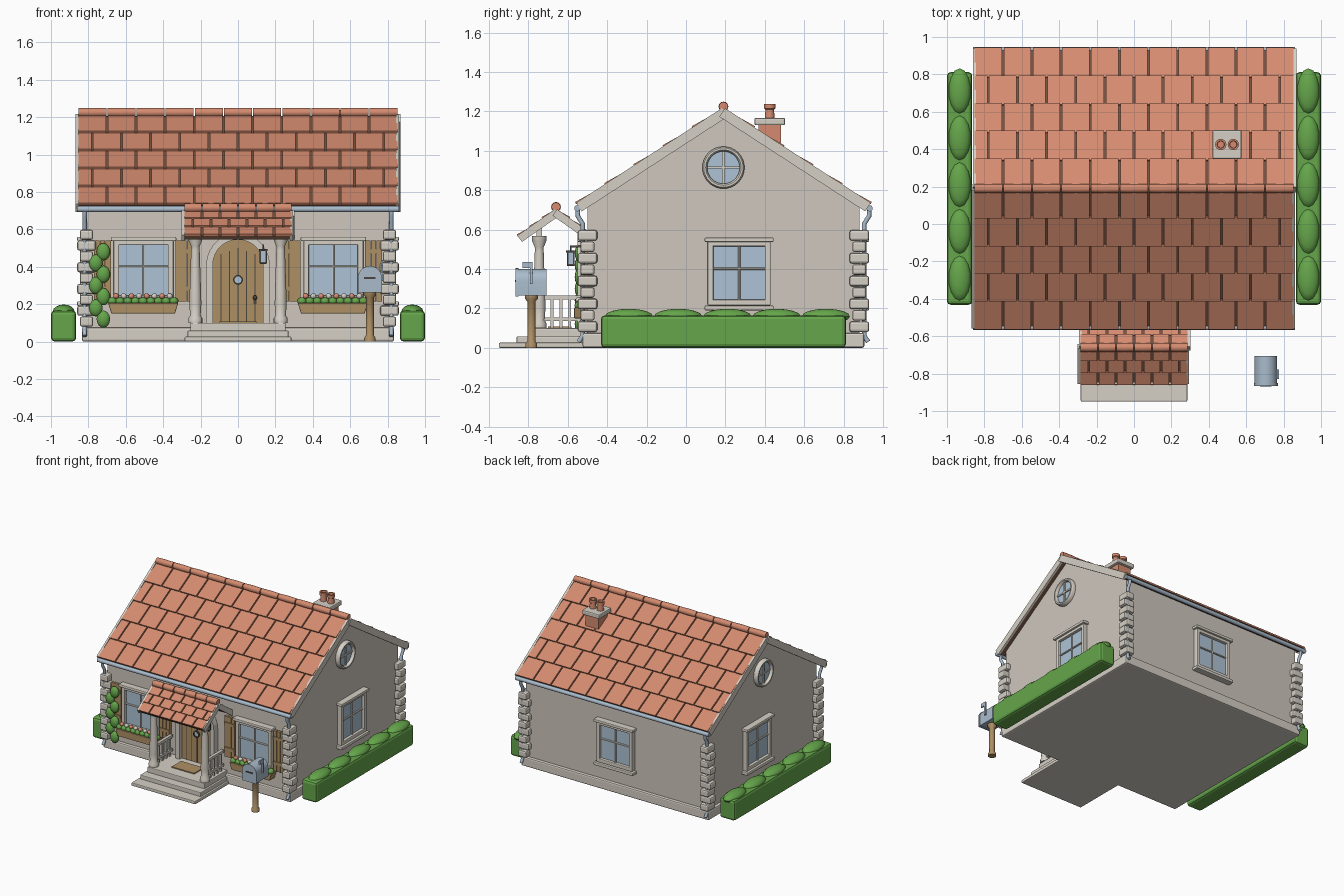
import bpy, bmesh
from math import sin, cos, pi, radians
from mathutils import Matrix, Vector

cube = bpy.data.objects.get("Cube")
if cube:
    bpy.data.objects.remove(cube, do_unlink=True)


def material(name, *rgb):
    mat = bpy.data.materials.new(name)
    mat.use_nodes = True
    mat.diffuse_color = (*rgb, 1)
    mat.node_tree.nodes["Principled BSDF"].inputs["Base Color"].default_value = (*rgb, 1)
    return mat


WALL = material("plaster", 0.62, 0.57, 0.51)
STONE = material("pale stone", 0.67, 0.63, 0.56)
TILE = material("terracotta", 0.66, 0.26, 0.16)
UNDER = material("roof underlay", 0.17, 0.08, 0.05)
WOOD = material("oak", 0.43, 0.28, 0.13)
DARK = material("dark iron", 0.07, 0.06, 0.05)
GLASS = material("glass", 0.42, 0.55, 0.67)
STEEL = material("blue grey metal", 0.40, 0.50, 0.60)
GREEN = material("leaf green", 0.13, 0.38, 0.07)

IDENT = Matrix()
move = lambda *v: Matrix.Translation(v)
turn = lambda deg, axis: Matrix.Rotation(radians(deg), 4, axis)


class Part:
    """Collects simple solids into one mesh object."""

    def __init__(self):
        self.bm = bmesh.new()

    def box(self, x, y, z, m=IDENT):
        mid = [(a + b) / 2 for a, b in (x, y, z)]
        size = [abs(b - a) for a, b in (x, y, z)]
        bmesh.ops.create_cube(self.bm, size=1, matrix=m @ move(*mid) @ Matrix.Diagonal((*size, 1)))

    def ball(self, centre, radii, m=IDENT):
        bmesh.ops.create_uvsphere(self.bm, u_segments=14, v_segments=8, radius=1,
                                  matrix=m @ move(*centre) @ Matrix.Diagonal((*radii, 1)))

    def prism(self, outline, y0, y1, m=IDENT):
        a, b = ([self.bm.verts.new(m @ Vector((x, y, z))) for x, z in outline] for y in (y0, y1))
        self.bm.faces.new(a)
        self.bm.faces.new(b[::-1])
        for i in range(len(a)):
            self.bm.faces.new((a[i - 1], a[i], b[i], b[i - 1]))

    def lathe(self, profile, m=IDENT, sides=18, closed=False):
        rings = [[self.bm.verts.new(m @ Vector((r * cos(2 * pi * k / sides), r * sin(2 * pi * k / sides), z)))
                  for k in range(sides)] for r, z in profile]
        pairs = list(zip(rings, rings[1:])) + ([(rings[-1], rings[0])] if closed else [])
        for lo, hi in pairs:
            for k in range(sides):
                self.bm.faces.new((lo[k - 1], lo[k], hi[k], hi[k - 1]))
        if not closed:
            self.bm.faces.new(rings[0])
            self.bm.faces.new(rings[-1])

    def done(self, name, mat, bevel=0, smooth=False):
        bmesh.ops.recalc_face_normals(self.bm, faces=self.bm.faces)
        mesh = bpy.data.meshes.new(name)
        self.bm.to_mesh(mesh)
        self.bm.free()
        mesh.materials.append(mat)
        if smooth:
            mesh.polygons.foreach_set("use_smooth", [True] * len(mesh.polygons))
            mesh.set_sharp_from_angle(angle=radians(42))
        ob = bpy.data.objects.new(name, mesh)
        bpy.context.collection.objects.link(ob)
        if bevel:
            mod = ob.modifiers.new("soft edges", "BEVEL")
            mod.width, mod.segments = bevel, 2
        return ob


def arch(half, base, top, steps=14):
    """Round-headed outline from bottom left over to bottom right."""
    spring = top - half
    curve = [(-half * cos(pi * k / steps), spring + half * sin(pi * k / steps)) for k in range(steps + 1)]
    return [(-half, base)] + curve + [(half, base)]


# House walls and plinth
RIDGE_Y, FRONT, BACK, SIDE = 0.19, -0.5, 0.88, 0.81
p = Part()
p.prism([(FRONT, 0.05), (FRONT, 0.725), (RIDGE_Y, 1.175), (BACK, 0.725), (BACK, 0.05)], -SIDE, SIDE, turn(90, "Z"))
p.done("walls", WALL)
p = Part()
p.box((-0.835, 0.835), (-0.525, 0.905), (0, 0.075))
p.done("plinth", STONE, 0.01)

# Corner stones, long side alternating
p = Part()
for x in (-SIDE, SIDE):
    for y in (FRONT, BACK):
        for i in range(9):
            w, d = (0.05, 0.036) if i % 2 else (0.036, 0.05)
            z = 0.08 + i * 0.058
            p.box((x - w, x + w), (y - d, y + d), (z, z + 0.054))
p.done("corner_stones", STONE, 0.012)


def gable_roof(name, yc, top, run, angle, half, rows, cols, depth, lift):
    under, tiles, trim, ridge = Part(), Part(), Part(), Part()
    length, width = run / cos(radians(angle)), 2 * half / cols
    row = length / rows
    for side in (0, 180):
        m = move(0, yc, top) @ turn(side, "Z") @ turn(angle, "X")
        under.box((-half + 0.01, half - 0.01), (0, -length + 0.004), (-depth, 0), m)
        for s in (-half, half):
            trim.box((s - 0.012, s + 0.004), (0, -length), (-depth - 0.008, lift + 0.002), m)
        for i in range(rows):
            tilt = m @ move(0, -i * row, 0) @ Matrix.Rotation(-lift / row, 4, "X")
            start = -half - (i % 2) * width / 2
            for c in range(cols + i % 2):
                x0, x1 = start + c * width, start + (c + 1) * width
                tiles.box((max(x0, -half) + 0.005, min(x1, half) - 0.005), (0, -row * 1.02), (-0.004, 0.008), tilt)
    for c in range(cols):
        m = move(-half + c * width, yc, top + 0.02) @ turn(90, "Y")
        ridge.lathe([(0.023, 0.003), (0.025, width * 0.5), (0.023, width - 0.003)], m, 12)
    under.done(name + "_underlay", UNDER)
    tiles.done(name + "_tiles", TILE)
    trim.done(name + "_bargeboards", STONE)
    ridge.done(name + "_ridge_tiles", TILE, smooth=True)


gable_roof("main_roof", RIDGE_Y, 1.205, 0.74, 33, 0.857, 5, 11, 0.03, 0.012)
gable_roof("porch_roof", -0.66, 0.695, 0.19, 35, 0.29, 3, 6, 0.022, 0.008)

# Gutters and downpipes
p = Part()
for s in (-1, 1):
    p.lathe([(0.016, -0.86), (0.016, 0.86)], move(0, RIDGE_Y + s * 0.742, 0.708) @ turn(90, "Y"), 10)
p.done("gutters", STEEL, smooth=True)
pipes = bpy.data.curves.new("downpipes", "CURVE")
pipes.dimensions, pipes.bevel_depth, pipes.bevel_resolution = "3D", 0.012, 2
pipes.use_fill_caps = True
for x in (-0.82, 0.82):
    for s in (-1, 1):
        spline = pipes.splines.new("POLY")
        route = [(0.74, 0.70), (0.74, 0.67), (0.715, 0.63), (0.715, 0.06), (0.735, 0.03)]
        spline.points.add(len(route) - 1)
        for pt, (out, z) in zip(spline.points, route):
            pt.co = (x, RIDGE_Y + s * out, z, 1)
pipes.materials.append(STEEL)
bpy.context.collection.objects.link(bpy.data.objects.new("downpipes", pipes))

# Windows: each wall has a frame whose local -y points outward
front = move(0, FRONT, 0)
right = move(SIDE, 0, 0) @ turn(90, "Z")
left = move(-SIDE, 0, 0) @ turn(-90, "Z")
back = move(0, BACK, 0) @ turn(180, "Z")
frames, panes = Part(), Part()
for m in (front @ move(-0.505, 0, 0), front @ move(0.51, 0, 0), right @ move(0.27, 0, 0),
          left @ move(-0.27, 0, 0), back):
    for s in (-1, 1):
        frames.box((s * 0.13, s * 0.16), (-0.035, 0.01), (0.215, 0.54), m)
    for z in (0.215, 0.515):
        frames.box((-0.16, 0.16), (-0.035, 0.01), (z, z + 0.03), m)
    frames.box((-0.175, 0.175), (-0.05, 0.01), (0.537, 0.56), m)
    frames.box((-0.175, 0.175), (-0.05, 0.01), (0.19, 0.215), m)
    frames.box((-0.006, 0.006), (-0.022, 0), (0.24, 0.52), m)
    frames.box((-0.135, 0.135), (-0.022, 0), (0.395, 0.407), m)
    panes.box((-0.135, 0.135), (-0.012, 0.01), (0.235, 0.525), m)
frames.done("window_frames", STONE, 0.006)
panes.done("window_panes", GLASS)
rings, panes = Part(), Part()
for m in (right @ move(RIDGE_Y, 0, 0.915), left @ move(-RIDGE_Y, 0, 0.915)):
    out = m @ turn(90, "X")
    rings.lathe([(0.082, 0), (0.082, 0.025), (0.09, 0.035), (0.1, 0.035), (0.107, 0.025), (0.107, 0)], out, 32, True)
    rings.box((-0.006, 0.006), (-0.02, 0), (-0.085, 0.085), m)
    rings.box((-0.085, 0.085), (-0.02, 0), (-0.006, 0.006), m)
    panes.lathe([(0.085, -0.01), (0.085, 0.012)], out, 32)
rings.done("round_window_frames", STONE, smooth=True)
panes.done("round_window_panes", GLASS)

# Shutters, flower boxes and flowers
shutters, boxes, leaves, red, white = (Part() for _ in range(5))
for x in (-0.507, 0.507):
    m = front @ move(x, 0, 0)
    for s in (-1, 1):
        for k in range(3):
            a = s * (0.172 + k * 0.031)
            shutters.box((a, a + s * 0.029), (-0.02, 0), (0.215, 0.54), m)
        for z in (0.27, 0.47):
            shutters.box((s * 0.175, s * 0.262), (-0.028, 0), (z, z + 0.025), m)
    boxes.prism([(-0.17, 0.15), (-0.187, 0.205), (0.187, 0.205), (0.17, 0.15)], -0.068, 0, m)
    for k in range(9):
        a = -0.165 + k * 0.041
        leaves.ball((a, -0.04, 0.215), (0.026, 0.026, 0.022), m)
        if k < 8:
            (white if k % 2 else red).ball((a + 0.02, -0.045, 0.243), (0.016, 0.016, 0.015), m)
shutters.done("shutters", WOOD)
boxes.done("flower_boxes", WOOD, 0.004)
leaves.done("flower_leaves", GREEN, smooth=True)
red.done("red_flowers", TILE, smooth=True)
white.done("white_flowers", STONE, smooth=True)

# Climbing ivy
p = Part()
for k in range(7):
    p.ball((-0.72 if k % 2 == 0 else -0.76, -0.54, 0.48 - k * 0.06), (0.037, 0.025, 0.046))
p.done("ivy", GREEN, smooth=True)

# Arched door with surround
p = Part()
p.prism(arch(0.17, 0.09, 0.58) + arch(0.135, 0.09, 0.545)[::-1], -0.05, 0.01, front)
p.done("door_surround", STONE)
p = Part()
p.prism(arch(0.137, 0.09, 0.546), -0.022, 0.01, front)
p.done("door", WOOD)
p = Part()
for x in (-0.09, -0.045, 0, 0.045, 0.09):
    p.box((x - 0.003, x + 0.003), (-0.025, 0), (0.1, 0.5 - abs(x) * 0.35), front)
p.lathe([(0.018, 0), (0.018, 0.035), (0.026, 0.035), (0.026, 0)], front @ move(0, 0, 0.33) @ turn(90, "X"), 20, True)
p.box((0.082, 0.1), (-0.03, 0), (0.2, 0.25), front)
p.ball((0.091, -0.042, 0.235), (0.012, 0.012, 0.012), front)
p.done("door_ironwork", DARK)
p = Part()
p.lathe([(0.019, 0), (0.019, 0.03)], front @ move(0, 0, 0.33) @ turn(90, "X"))
p.done("door_peephole", GLASS)

# Lantern
m = move(0.135, -0.585, 0)
p = Part()
p.box((-0.024, 0.024), (-0.024, 0.024), (0.483, 0.495), m)
p.box((-0.018, 0.018), (-0.018, 0.018), (0.415, 0.425), m)
p.box((-0.005, 0.005), (-0.005, 0.09), (0.51, 0.52), m)
p.box((-0.004, 0.004), (-0.004, 0.004), (0.49, 0.515), m)
for a in (-0.016, 0.016):
    for b in (-0.016, 0.016):
        p.box((a - 0.004, a + 0.004), (b - 0.004, b + 0.004), (0.42, 0.485), m)
p.done("lantern_frame", DARK)
p = Part()
p.box((-0.015, 0.015), (-0.015, 0.015), (0.424, 0.484), m)
p.done("lantern_glass", GLASS)

# Porch floor, steps, columns and railings
p = Part()
for half, y, z in ((0.255, -0.79, 0.1), (0.27, -0.86, 0.058), (0.285, -0.95, 0.026)):
    p.box((-half, half), (y, -0.5), (0, z))
p.done("porch_steps", STONE, 0.006)
columns, rails = Part(), Part()
for x in (-0.228, 0.228):
    columns.lathe([(0.037, 0.1), (0.037, 0.125), (0.028, 0.14), (0.032, 0.2), (0.03, 0.28), (0.023, 0.49),
                   (0.023, 0.51), (0.036, 0.54), (0.038, 0.568)], move(x, -0.745, 0))
    for z in (0.135, 0.245):
        rails.box((x - 0.012, x + 0.012), (-0.73, -0.52), (z, z + 0.02))
    for k in range(4):
        y = -0.68 + k * 0.045
        rails.box((x - 0.007, x + 0.007), (y - 0.007, y + 0.007), (0.1, 0.25))
columns.done("porch_columns", STONE, smooth=True)
rails.box((-0.25, 0.25), (-0.76, -0.73), (0.565, 0.615))
rails.done("porch_rails_and_beam", STONE)
p = Part()
p.box((-0.1, 0.1), (-0.7, -0.58), (0.1, 0.108))
p.done("doormat", WOOD)

# Chimney
p = Part()
p.box((0.44, 0.555), (0.367, 0.483), (0.9, 1.14))
p.done("chimney_stack", TILE)
p = Part()
p.box((0.42, 0.575), (0.347, 0.503), (1.13, 1.167))
p.done("chimney_cap", STONE, 0.008)
p = Part()
for x in (0.464, 0.531):
    p.lathe([(0.026, 1.16), (0.022, 1.21), (0.03, 1.215), (0.03, 1.238), (0.02, 1.238), (0.018, 1.22)],
            move(x, 0.425, 0))
p.done("chimney_pots", TILE, smooth=True)

# Hedges
base, tops = Part(), Part()
for s in (-1, 1):
    base.box((s * 0.865, s), (-0.432, 0.812), (0, 0.165))
    for k in range(5):
        tops.ball((s * 0.932, -0.29 + k * 0.25, 0.16), (0.06, 0.122, 0.038))
base.done("hedges", GREEN, 0.02)
tops.done("hedge_tops", GREEN, smooth=True)

# Mailbox
m = move(0.705, -0.785, 0)
p = Part()
p.prism(arch(0.06, 0.265, 0.4), -0.07, 0.078, m)
p.prism(arch(0.064, 0.261, 0.404), -0.08, -0.066, m)
p.box((0.06, 0.07), (-0.006, 0.006), (0.325, 0.435), m)
p.box((0.06, 0.07), (-0.045, 0.006), (0.405, 0.435), m)
p.done("mailbox", STEEL, smooth=True)
p = Part()
p.box((-0.03, 0.03), (-0.084, -0.075), (0.335, 0.345), m)
p.done("mailbox_slot", DARK)
p = Part()
p.lathe([(0.03, 0), (0.03, 0.02), (0.021, 0.035), (0.021, 0.235), (0.034, 0.25), (0.034, 0.265)], m)
p.done("mailbox_post", WOOD, smooth=True)
